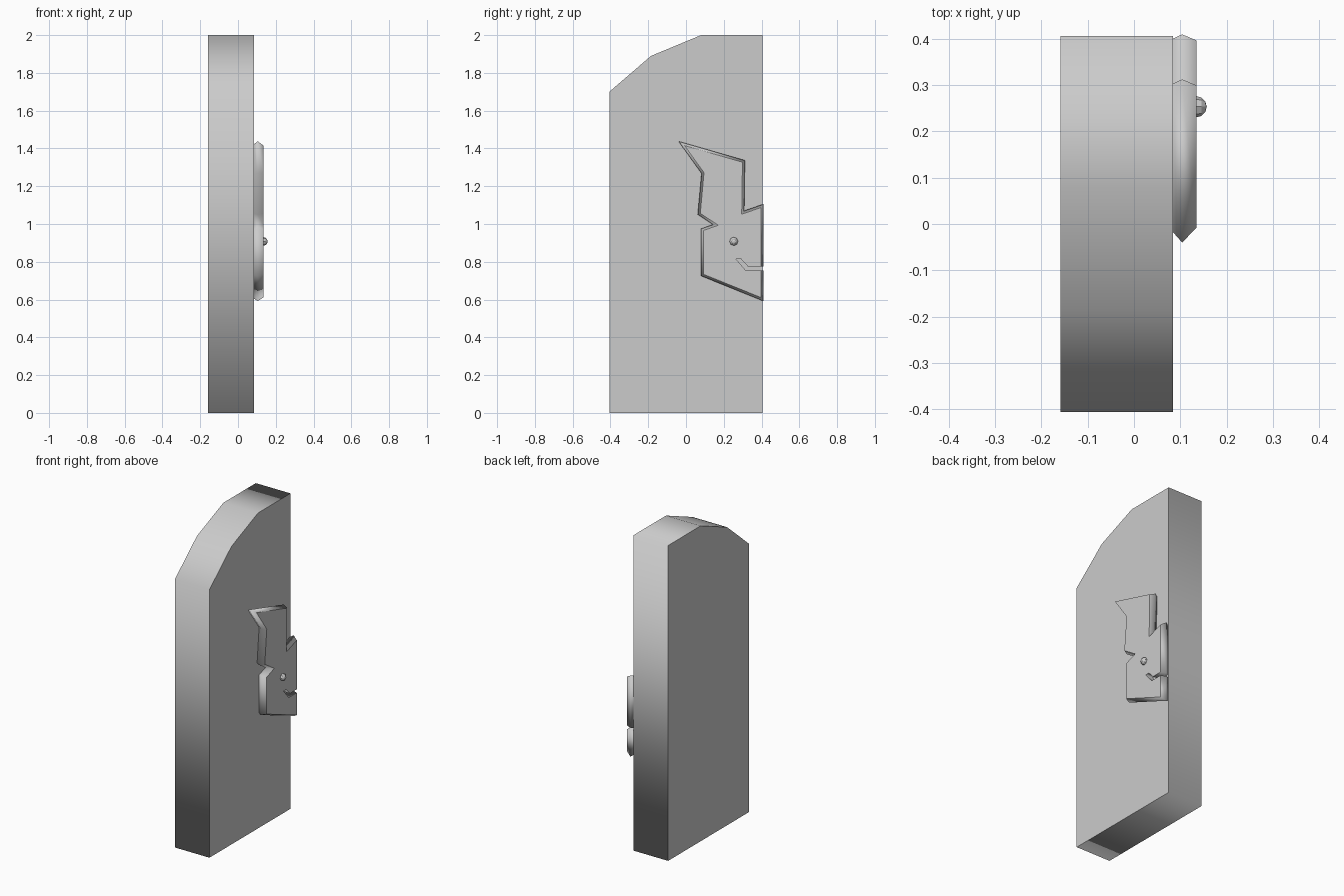
import bpy, bmesh
from mathutils import Vector

cube = bpy.data.objects.get("Cube")
if cube:
    bpy.data.objects.remove(cube, do_unlink=True)

grey = bpy.data.materials.new("light_grey")
grey.use_nodes = True
colour = (0.6, 0.6, 0.6, 1)
grey.diffuse_color = colour
grey.node_tree.nodes["Principled BSDF"].inputs["Base Color"].default_value = colour


def inset(points, flags, amount):
    """Move each flagged edge of a counter-clockwise outline inwards."""
    pts = [Vector(p) for p in points]
    n = len(pts)
    lines = []
    for i in range(n):
        d = (pts[(i + 1) % n] - pts[i]).normalized()
        normal = Vector((-d.y, d.x))
        lines.append((pts[i] + normal * amount * flags[i], d))
    result = []
    for i in range(n):
        (p, d), (q, e) = lines[i - 1], lines[i]
        t = (q - p).cross(e) / d.cross(e)
        result.append(p + d * t)
    return result


def loft(name, rings):
    """Join (x, outline) rings with smooth walls and crisp flat caps."""
    bm = bmesh.new()
    loops = [[bm.verts.new((x, p[0], p[1])) for p in ring] for x, ring in rings]
    n = len(loops[0])
    for a, b in zip(loops, loops[1:]):
        for i in range(n):
            j = (i + 1) % n
            bm.faces.new((a[i], a[j], b[j], b[i]))
    for f in bm.faces:
        f.smooth = True
    for cap in (bm.faces.new(loops[0][::-1]), bm.faces.new(loops[-1])):
        for e in cap.edges:
            e.smooth = False
    bmesh.ops.recalc_face_normals(bm, faces=bm.faces)
    mesh = bpy.data.meshes.new(name)
    bm.to_mesh(mesh)
    bm.free()
    mesh.materials.append(grey)
    obj = bpy.data.objects.new(name, mesh)
    bpy.context.collection.objects.link(obj)
    return obj


# Upright slab with a curved front top corner, profile in (y, z)
slab = [(-0.406, 0), (0.406, 0), (0.406, 2), (0.08, 2), (-0.185, 1.89), (-0.406, 1.7)]
loft("slab", [(-0.159, slab), (0.084, slab)])

# Half face relief: outer outline, with the mouth slit cut in from the back edge
chin_and_back = [(0.08, 0.725), (0.409, 0.592)]
mouth = [(0.409, 0.753), (0.317, 0.753), (0.265, 0.814), (0.292, 0.814), (0.328, 0.775), (0.409, 0.775)]
head = [(0.409, 1.105), (0.308, 1.07), (0.312, 1.337), (-0.04, 1.438),
        (0.082, 1.268), (0.062, 1.05), (0.142, 0.997), (0.08, 0.975)]
outline = chin_and_back + mouth + head
bevelled = [1] * 2 + [0] * 5 + [1] * 9
loft("face_relief", [(0.084, inset(outline, bevelled, 0.009)),
                     (0.104, outline),
                     (0.135, inset(outline, bevelled, 0.013))])

# Faceted eye bead
bpy.ops.mesh.primitive_uv_sphere_add(segments=8, ring_count=6, radius=0.023,
                                     location=(0.134, 0.253, 0.908), rotation=(0, 1.5708, 0))
eye = bpy.context.object
eye.name = "eye"
eye.data.materials.append(grey)
